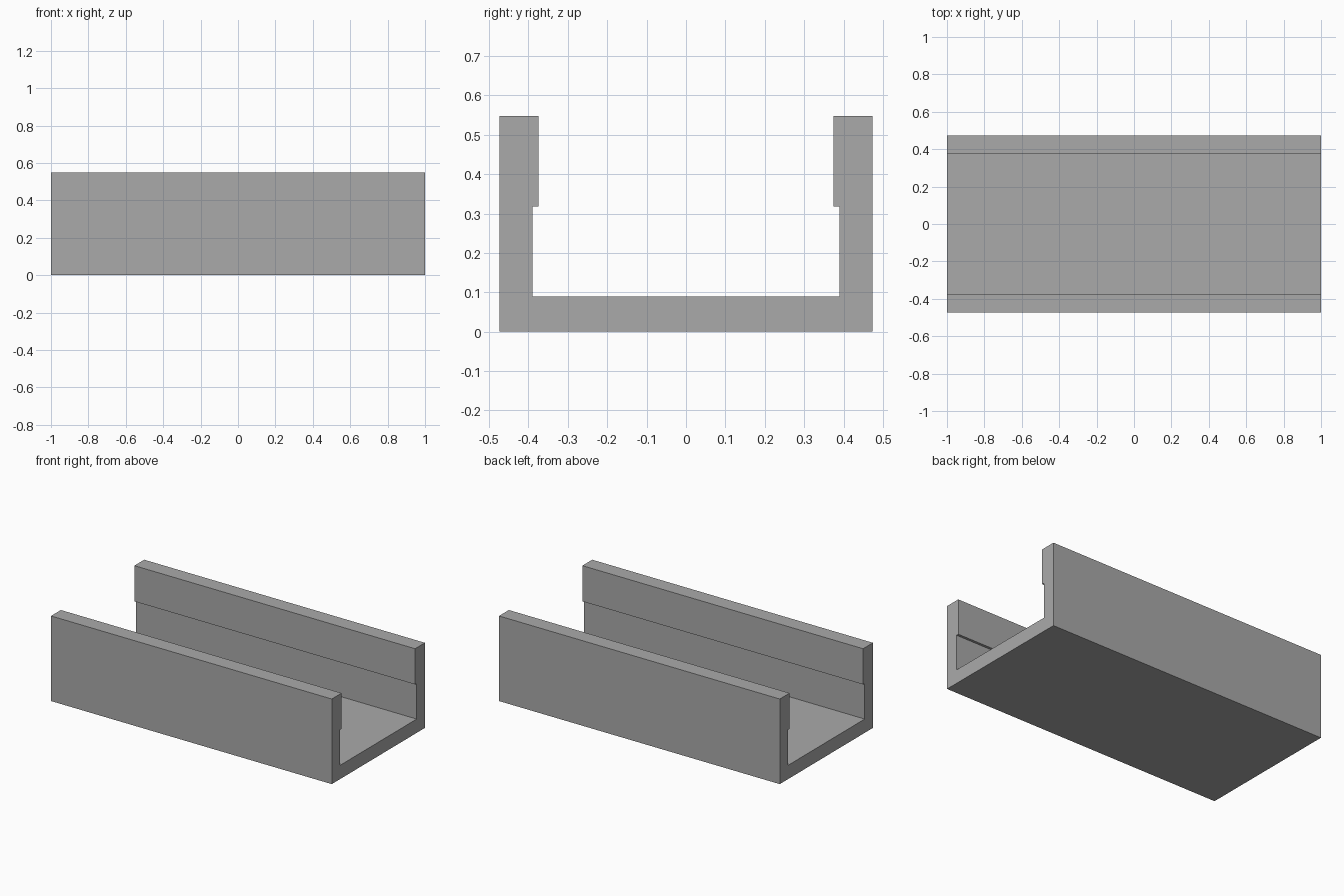
import bpy
import bmesh

cube = bpy.data.objects.get("Cube")
if cube:
    bpy.data.objects.remove(cube, do_unlink=True)

# Plain grey material
grey = bpy.data.materials.new("grey")
grey.use_nodes = True
colour = (0.4, 0.4, 0.4, 1.0)
grey.diffuse_color = colour
grey.node_tree.nodes["Principled BSDF"].inputs["Base Color"].default_value = colour

LENGTH = 2.0
OUTER, INNER, LIP = 0.474, 0.39, 0.374
FLOOR, LIP_BASE, TOP = 0.089, 0.318, 0.548

# Half of the channel section (y, z), mirrored to give the whole outline
half = [(OUTER, 0), (OUTER, TOP), (LIP, TOP), (LIP, LIP_BASE),
        (INNER, LIP_BASE), (INNER, FLOOR)]
outline = half + [(-y, z) for y, z in reversed(half)]

# Extrude the section along the length
bm = bmesh.new()
section = bm.faces.new([bm.verts.new((-LENGTH / 2, y, z)) for y, z in outline])
extruded = bmesh.ops.extrude_face_region(bm, geom=[section], use_keep_orig=True)
end_verts = [v for v in extruded["geom"] if isinstance(v, bmesh.types.BMVert)]
bmesh.ops.translate(bm, verts=end_verts, vec=(LENGTH, 0, 0))
bmesh.ops.recalc_face_normals(bm, faces=bm.faces)

mesh = bpy.data.meshes.new("channel")
bm.to_mesh(mesh)
bm.free()
mesh.materials.append(grey)
channel = bpy.data.objects.new("channel", mesh)
bpy.context.collection.objects.link(channel)
